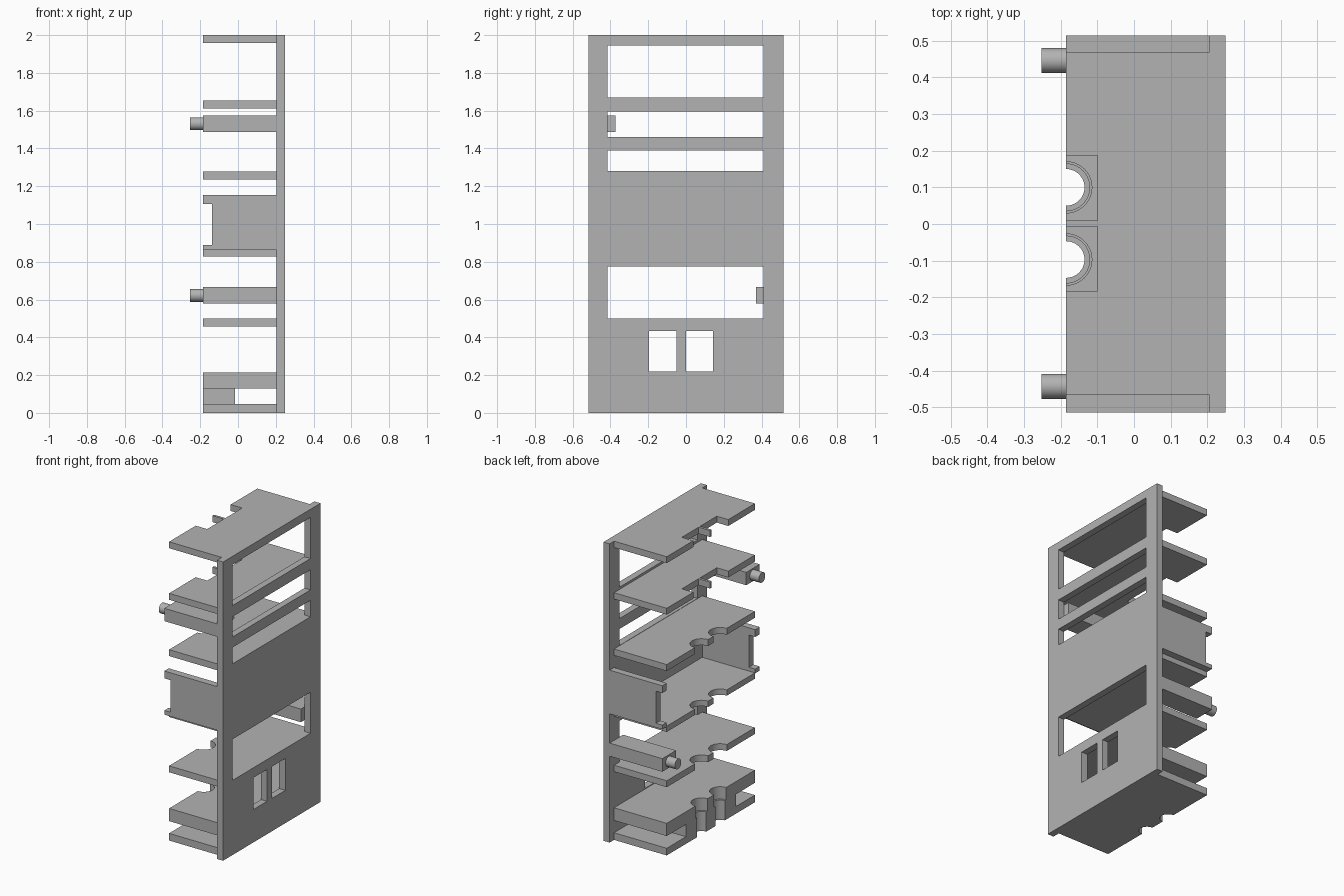
import bpy, bmesh, math

if "Cube" in bpy.data.objects:
    bpy.data.objects.remove(bpy.data.objects["Cube"])

grey = bpy.data.materials.new("plain grey")
grey.diffuse_color = (0.45, 0.45, 0.45, 1)
grey.use_nodes = True
grey.node_tree.nodes["Principled BSDF"].inputs["Base Color"].default_value = grey.diffuse_color

FRONT, BACK = -0.185, 0.207      # x range of the shelves
HALF = 0.515                     # half width of the panel


def finish(bm, name):
    bmesh.ops.recalc_face_normals(bm, faces=bm.faces)
    me = bpy.data.meshes.new(name)
    bm.to_mesh(me)
    bm.free()
    me.materials.append(grey)
    ob = bpy.data.objects.new(name, me)
    bpy.context.collection.objects.link(ob)
    return ob


def extrude(name, pts, offset):
    """Extrude a closed outline of 3D points along an offset vector."""
    bm = bmesh.new()
    face = bm.faces.new([bm.verts.new(p) for p in pts])
    res = bmesh.ops.extrude_face_region(bm, geom=[face], use_keep_orig=True)
    verts = [g for g in res["geom"] if isinstance(g, bmesh.types.BMVert)]
    bmesh.ops.translate(bm, verts=verts, vec=offset)
    return finish(bm, name)


def box(name, x0, x1, y0, y1, z0, z1):
    return extrude(name, [(x0, y0, z0), (x1, y0, z0), (x1, y1, z0), (x0, y1, z0)],
                   (0, 0, z1 - z0))


def round_notch(c, r):
    """Half circle cut into the open edge."""
    n = 20
    return [(FRONT + r * math.sin(math.pi * i / n), c + r * math.cos(math.pi * i / n))
            for i in range(n + 1)]


def square_notch(y0, y1):
    return [(FRONT, y1), (-0.10, y1), (-0.10, y0), (FRONT, y0)]


def shelf(name, z0, z1, notches, y0=-0.465, y1=0.468, back=BACK):
    outline = [(back, y0), (back, y1), (FRONT, y1)]
    for notch in notches:
        outline += notch
    outline.append((FRONT, y0))
    return extrude(name, [(x, y, z0) for x, y in outline], (0, 0, z1 - z0))


# Tall panel with rectangular windows (y0, y1, z0, z1)
windows = [(-0.415, 0.41, 1.67, 1.945), (-0.415, 0.41, 1.46, 1.595),
           (-0.415, 0.41, 1.28, 1.39), (-0.415, 0.41, 0.50, 0.775),
           (-0.195, -0.05, 0.22, 0.433), (0.0, 0.143, 0.22, 0.433)]
ys = sorted({-HALF, HALF} | {v for w in windows for v in w[:2]})
zs = sorted({0.0, 2.0} | {v for w in windows for v in w[2:]})
bm = bmesh.new()
grid = {(y, z): bm.verts.new((0.25, y, z)) for y in ys for z in zs}
for y0, y1 in zip(ys, ys[1:]):
    for z0, z1 in zip(zs, zs[1:]):
        cy, cz = (y0 + y1) / 2, (z0 + z1) / 2
        if not any(a < cy < b and c < cz < d for a, b, c, d in windows):
            bm.faces.new([grid[y0, z0], grid[y1, z0], grid[y1, z1], grid[y0, z1]])
bmesh.ops.delete(bm, geom=[v for v in bm.verts if not v.link_faces], context='VERTS')
res = bmesh.ops.extrude_face_region(bm, geom=bm.faces[:], use_keep_orig=True)
bmesh.ops.translate(bm, vec=(-0.045, 0, 0),
                    verts=[g for g in res["geom"] if isinstance(g, bmesh.types.BMVert)])
finish(bm, "panel")

# Upper shelves with square notches
for name, z0, z1 in [("top_shelf", 1.957, 2.0), ("upper_shelf", 1.612, 1.655)]:
    shelf(name, z0, z1, [square_notch(0.01, 0.187), square_notch(-0.183, -0.007)])

# Lower shelves with round notches
for name, z0, z1, r in [("middle_shelf", 1.235, 1.278, 0.07),
                        ("tray_floor", 0.827, 0.866, 0.07),
                        ("lower_shelf", 0.457, 0.50, 0.07),
                        ("thick_shelf", 0.13, 0.215, 0.064),
                        ("bottom_shelf", 0.0, 0.048, 0.05)]:
    shelf(name, z0, z1, [round_notch(0.1, r), round_notch(-0.097, r)])

# Block between the two lowest shelves
shelf("base_block", 0.046, 0.132, [round_notch(0.1, 0.05), round_notch(-0.097, 0.05)],
      y0=-0.265, y1=0.265, back=-0.015)

# Tray side walls, notched along the open edge
wall = [(BACK, 0.862), (BACK, 1.154), (FRONT, 1.154), (FRONT, 1.105), (-0.138, 1.105),
        (-0.138, 0.89), (FRONT, 0.89), (FRONT, 0.862)]
for side, y in (("right", -HALF), ("left", 0.468)):
    extrude("tray_wall_" + side, [(x, y, z) for x, z in wall], (0, 0.047, 0))

# Arms with round pegs
for name, y0, y1, py, z0, z1 in [("upper", -HALF, -0.373, -0.443, 1.488, 1.574),
                                 ("lower", 0.37, HALF, 0.446, 0.578, 0.666)]:
    box(name + "_arm", FRONT, BACK, y0, y1, z0, z1)
    zc, n, r = (z0 + z1) / 2, 32, 0.034
    ring = [(-0.253, py + r * math.cos(2 * math.pi * i / n),
             zc + r * math.sin(2 * math.pi * i / n)) for i in range(n)]
    extrude(name + "_peg", ring, (0.075, 0, 0))

# Smooth curved walls, keep edges sharp
bpy.ops.object.select_all(action='SELECT')
bpy.context.view_layer.objects.active = bpy.data.objects["panel"]
bpy.ops.object.shade_smooth_by_angle(angle=math.radians(30))
